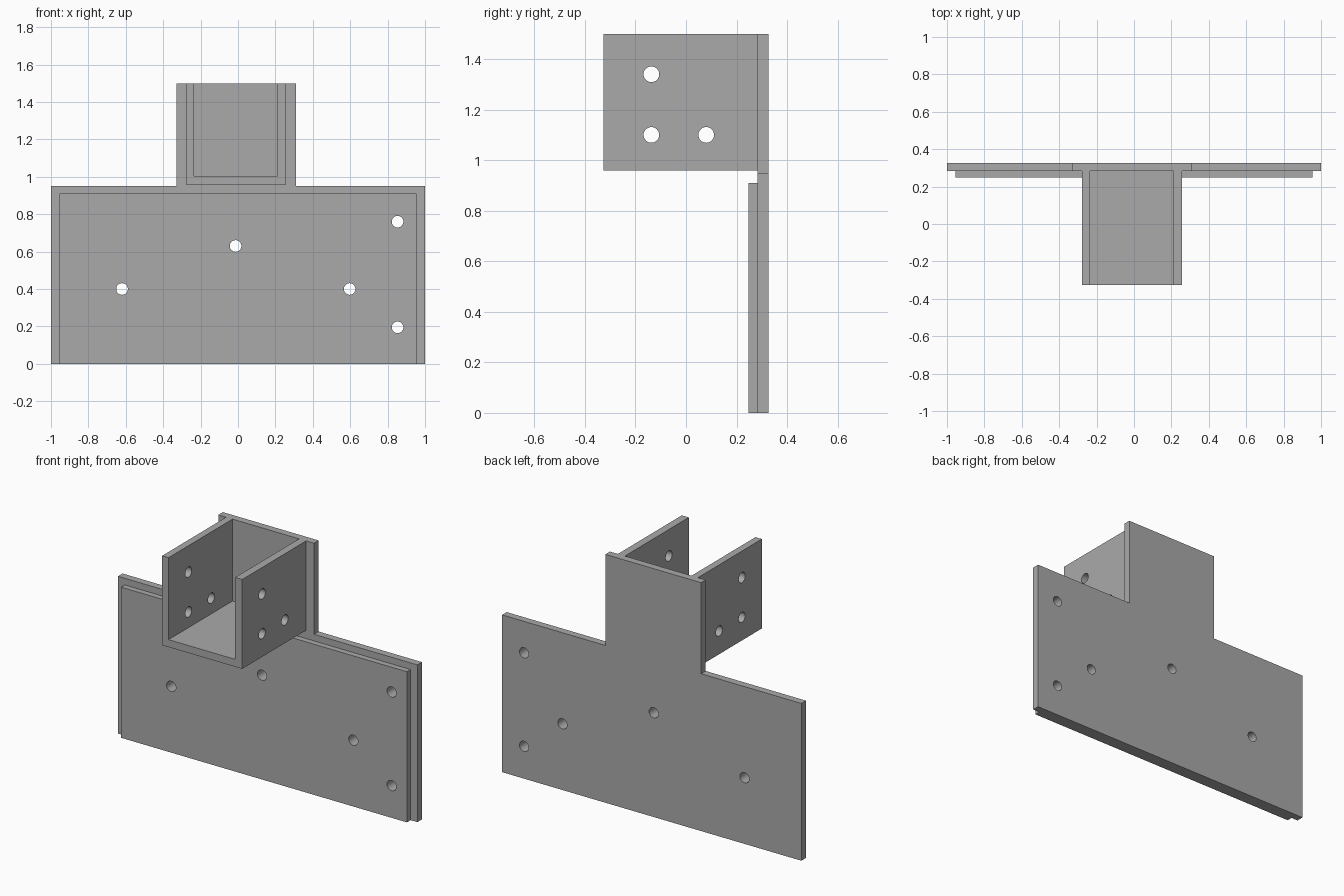
import bpy, bmesh, math
from mathutils import Matrix, Vector

cube = bpy.data.objects.get("Cube")
if cube:
    bpy.data.objects.remove(cube, do_unlink=True)

GREY = (0.4, 0.4, 0.4, 1)
steel = bpy.data.materials.new("plain_grey")
steel.use_nodes = True
steel.diffuse_color = GREY
steel.node_tree.nodes["Principled BSDF"].inputs["Base Color"].default_value = GREY

Y_FRONT, Y_FACING, Y_JOIN, Y_BACK = -0.327, 0.248, 0.283, 0.327
HOLE_RADIUS = 0.031


def add_object(name, bm):
    bmesh.ops.recalc_face_normals(bm, faces=bm.faces)
    mesh = bpy.data.meshes.new(name)
    bm.to_mesh(mesh)
    bm.free()
    mesh.materials.append(steel)
    obj = bpy.data.objects.new(name, mesh)
    bpy.context.collection.objects.link(obj)
    return obj


def extrude_profile(name, points, y0, y1):
    """Solid made from an x-z outline extended from y0 to y1."""
    bm = bmesh.new()
    face = bm.faces.new([bm.verts.new((x, y0, z)) for x, z in points])
    grown = bmesh.ops.extrude_face_region(bm, geom=[face])["geom"]
    bmesh.ops.translate(bm, vec=(0, y1 - y0, 0),
                        verts=[v for v in grown if isinstance(v, bmesh.types.BMVert)])
    return add_object(name, bm)


def hole_cutter(name, centres, axis, length):
    """Round pins along one axis, hidden and used only for cutting."""
    bm = bmesh.new()
    turn = Vector((0, 0, 1)).rotation_difference(Vector(axis)).to_matrix().to_4x4()
    for centre in centres:
        bmesh.ops.create_cone(bm, cap_ends=True, segments=32, radius1=HOLE_RADIUS,
                              radius2=HOLE_RADIUS, depth=length,
                              matrix=Matrix.Translation(centre) @ turn)
    obj = add_object(name, bm)
    obj.hide_render = True
    obj.hide_viewport = True
    obj.display_type = 'WIRE'
    return obj


def drill(obj, cutter):
    mod = obj.modifiers.new("holes", 'BOOLEAN')
    mod.operation = 'DIFFERENCE'
    mod.solver = 'EXACT'
    mod.object = cutter


# Back plate with an upright tab
back_plate = extrude_profile("back_plate", [
    (-1, 0), (1, 0), (1, 0.95), (0.31, 0.95),
    (0.31, 1.5), (-0.33, 1.5), (-0.33, 0.95), (-1, 0.95)], Y_JOIN, Y_BACK)

# Slightly smaller plate on its front
facing_plate = extrude_profile("facing_plate", [
    (-0.955, 0), (0.955, 0), (0.955, 0.91), (-0.955, 0.91)], Y_FACING, Y_JOIN)

# U-shaped channel projecting from the tab
channel = extrude_profile("channel_bracket", [
    (-0.278, 0.96), (0.257, 0.96), (0.257, 1.5), (0.21, 1.5),
    (0.21, 1.005), (-0.235, 1.005), (-0.235, 1.5), (-0.278, 1.5)], Y_FRONT, Y_JOIN)

# Screw holes through the plates and the channel walls
plate_holes = hole_cutter("plate_hole_cutter", [
    (x, Y_JOIN, z) for x, z in
    [(-0.62, 0.40), (-0.013, 0.63), (0.597, 0.40), (0.853, 0.76), (0.853, 0.195)]],
    (0, 1, 0), 0.5)
wall_holes = hole_cutter("wall_hole_cutter", [
    (0, y, z) for y, z in [(-0.137, 1.34), (-0.137, 1.10), (0.08, 1.10)]],
    (1, 0, 0), 1)

drill(back_plate, plate_holes)
drill(facing_plate, plate_holes)
drill(channel, wall_holes)

# Apply the cuts, then shade the round walls smoothly
for obj in (back_plate, facing_plate, channel):
    bpy.ops.object.select_all(action='DESELECT')
    obj.select_set(True)
    bpy.context.view_layer.objects.active = obj
    bpy.ops.object.modifier_apply(modifier="holes")
    bpy.ops.object.shade_smooth_by_angle(angle=math.radians(30))

for cutter in (plate_holes, wall_holes):
    bpy.data.objects.remove(cutter, do_unlink=True)
